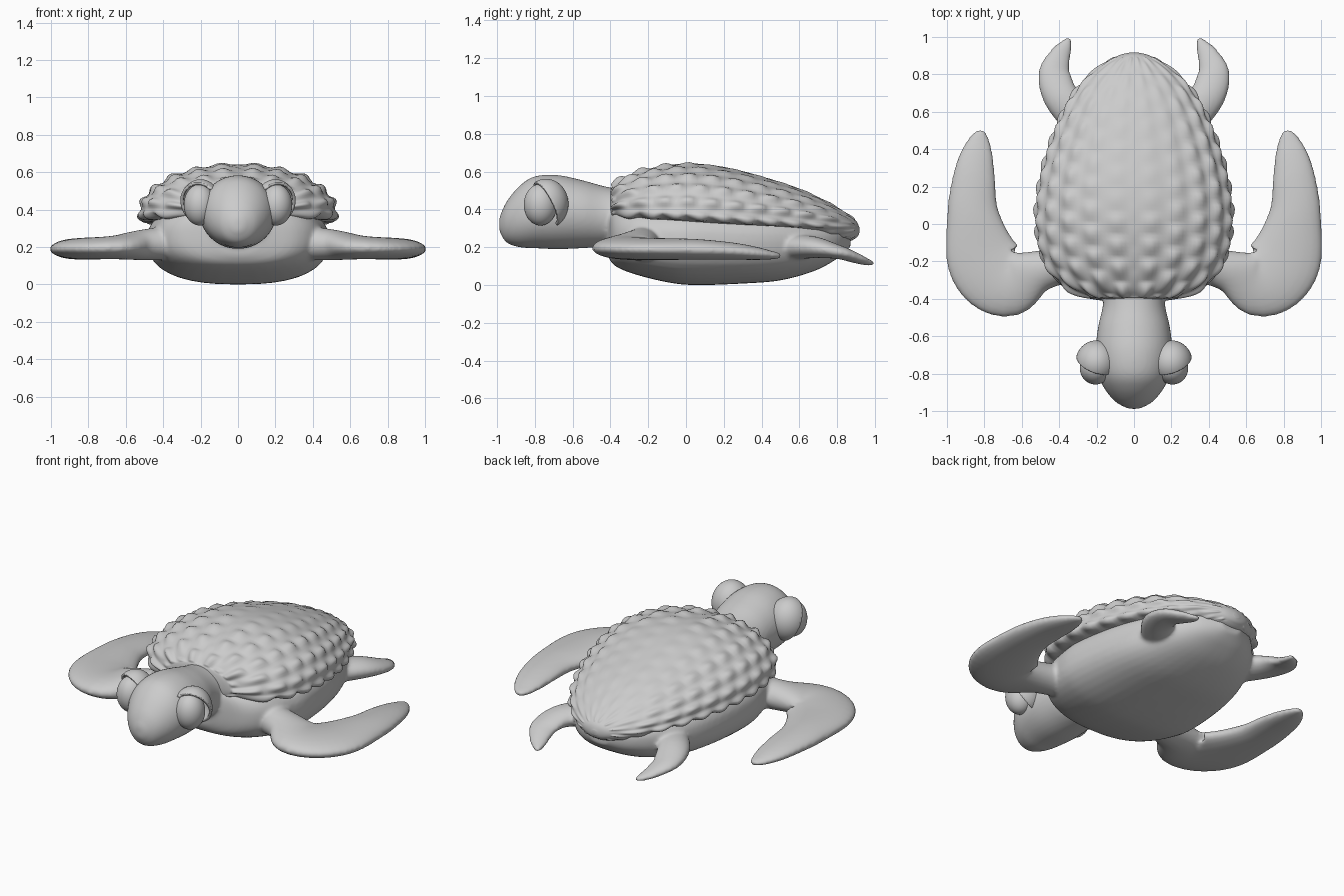
import bpy, bmesh, math
from mathutils import Vector

if "Cube" in bpy.data.objects:
    bpy.data.objects.remove(bpy.data.objects["Cube"])


def make(name, bm):
    bmesh.ops.recalc_face_normals(bm, faces=bm.faces)
    me = bpy.data.meshes.new(name)
    bm.to_mesh(me)
    bm.free()
    for p in me.polygons:
        p.use_smooth = True
    ob = bpy.data.objects.new(name, me)
    bpy.context.collection.objects.link(ob)
    return ob


def resample(rows, steps):
    """Catmull-Rom through the control rows."""
    out, last = [], len(rows) - 1
    for i in range(last):
        a, b, c, d = (rows[max(0, min(last, k))] for k in (i - 1, i, i + 1, i + 2))
        for s in range(steps):
            t = s / steps
            out.append([0.5 * (2 * q + (r - p) * t + (2 * p - 5 * q + 4 * r - w) * t * t
                               + (3 * q - p - 3 * r + w) * t ** 3)
                        for p, q, r, w in zip(a, b, c, d)])
    out.append(list(rows[-1]))
    return out


def loft(bm, rows, n=40, steps=6, power=2.0, side=1):
    """Rows: x, y, z, half width, height above, depth below."""
    pts = resample(rows, steps)
    rings = []
    for i, (x, y, z, hw, up, down) in enumerate(pts):
        a, b = pts[max(i - 1, 0)], pts[min(i + 1, len(pts) - 1)]
        t = Vector((b[0] - a[0], b[1] - a[1])).normalized()
        ring = []
        for k in range(n):
            ang = 2 * math.pi * k / n
            c, s = math.cos(ang), math.sin(ang)
            w = max(hw, .004) * math.copysign(abs(c) ** (2 / power), c)
            h = max(up if s > 0 else down, .004) * math.copysign(abs(s) ** (2 / power), s)
            ring.append(bm.verts.new((side * (x + t.y * w), y - t.x * w, z + h)))
        rings.append(ring)
    faces = []
    for r, q in zip(rings, rings[1:]):
        for k in range(n):
            faces.append(bm.faces.new((r[k], r[(k + 1) % n], q[(k + 1) % n], q[k])))
    faces += [bm.faces.new(rings[0][::-1]), bm.faces.new(rings[-1])]
    bmesh.ops.recalc_face_normals(bm, faces=faces)


# Body, head and flippers, blended into one skin
skin = bmesh.new()
loft(skin, [(0, -.415, .26, .13, .10, .10), (0, -.38, .25, .31, .16, .145),
            (0, -.28, .25, .42, .19, .19), (0, -.1, .24, .475, .2, .225),
            (0, .05, .24, .485, .2, .24), (0, .3, .23, .455, .2, .222),
            (0, .5, .23, .4, .17, .205), (0, .68, .23, .31, .13, .155),
            (0, .8, .24, .2, .09, .1), (0, .87, .25, .07, .05, .05)], power=2.5)
loft(skin, [(0, -.25, .36, .17, .13, .13), (0, -.42, .36, .165, .16, .155),
            (0, -.55, .38, .192, .175, .185), (0, -.68, .385, .205, .197, .195),
            (0, -.8, .38, .192, .195, .185), (0, -.88, .36, .158, .165, .16),
            (0, -.95, .335, .1, .105, .11), (0, -.988, .32, .03, .035, .035)])
for s in (1, -1):
    # front flipper
    loft(skin, [(.3, -.2, .22, .1, .1, .09), (.5, -.25, .21, .11, .085, .08),
                (.67, -.31, .195, .19, .065, .06), (.8, -.2, .19, .2, .06, .057),
                (.86, .04, .187, .142, .057, .053), (.857, .23, .18, .117, .047, .045),
                (.842, .36, .168, .092, .037, .035), (.825, .455, .158, .055, .022, .022),
                (.815, .503, .155, .018, .012, .012)], side=s)
    # back flipper
    loft(skin, [(.28, .55, .2, .1, .07, .07), (.39, .68, .2, .095, .057, .057),
                (.425, .8, .175, .087, .042, .037), (.4, .89, .145, .063, .032, .028),
                (.365, .955, .122, .038, .02, .018),
                (.345, .993, .114, .016, .012, .012)], side=s)
body = make("body_head_and_flippers", skin)
rm = body.modifiers.new("blend", 'REMESH')
rm.mode = 'VOXEL'
rm.voxel_size = .011
rm.use_smooth_shade = True
sm = body.modifiers.new("soften", 'SMOOTH')
sm.factor = .5
sm.iterations = 8

# Shell with staggered scale bumps
bm = bmesh.new()
shell_rows = [(-.40, .16, .42, .50, .36), (-.385, .25, .41, .53, .34),
              (-.33, .38, .40, .57, .325), (-.2, .485, .39, .615, .315),
              (0, .525, .38, .643, .29), (.2, .51, .365, .625, .275),
              (.4, .46, .35, .575, .265), (.6, .38, .335, .51, .26),
              (.75, .285, .32, .44, .25), (.85, .175, .305, .38, .23),
              (.9, .085, .295, .34, .25), (.917, .02, .29, .305, .275)]
loft(bm, [(0, y, m, hw, top - m, m - low) for y, hw, m, top, low in shell_rows],
     n=144, steps=10)
bm.normal_update()
moves = []
for v in bm.verts:
    x, y, z = v.co
    mid = .38 - .08 * max(0, y)
    if z < mid - .06 or y < -.39 or y > .89:
        continue
    ang = math.atan2((z - mid) * 1.9, abs(x)) / math.pi
    q = (ang + .06) * 11
    row = math.floor(q)
    p = (y / .125 + .5 * (row % 2)) % 1
    bump = math.sin(math.pi * p ** 1.5) * math.sin(math.pi * (q - row)) ** 2
    # the crown is flatter towards the back
    flat = max(0, min(1, (y + .15) / .3)) * max(0, min(1, (.36 - abs(x)) / .2))
    moves.append((v, v.normal * (.024 * bump - .005) * (1 - .75 * flat)))
for v, d in moves:
    v.co += d
make("shell", bm)


def ball(centre, radii):
    b = bmesh.new()
    bmesh.ops.create_uvsphere(b, u_segments=48, v_segments=32, radius=1)
    for v in b.verts:
        v.co = Vector([c + r * k for c, r, k in zip(centre, radii, v.co)])
    return b


# Eyes and hooded eyelids
eyes = make("eyes", ball((.205, -.77, .425), (.085, .088, .11)))
b = ball((.2, -.74, .43), (.113, .118, .132))
bmesh.ops.bisect_plane(b, geom=b.verts[:] + b.edges[:] + b.faces[:],
                       plane_co=(.2, -.74, .43), plane_no=(-.3, .85, .45),
                       clear_inner=True)
lids = make("eyelids", b)
so = lids.modifiers.new("thickness", 'SOLIDIFY')
so.thickness = .016
so.offset = -1
for ob in (eyes, lids):
    ob.modifiers.new("mirror", 'MIRROR')
